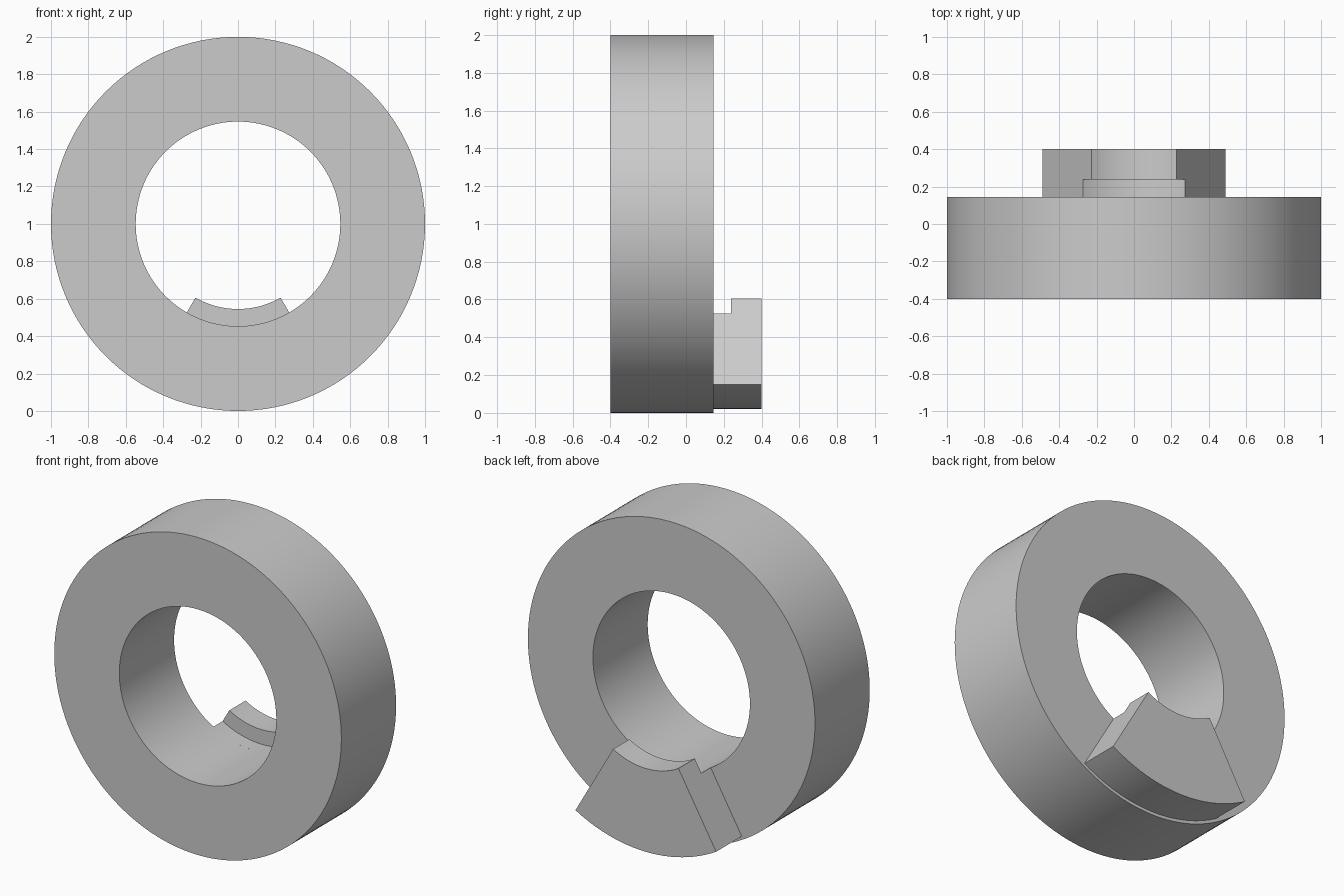
import bpy
import bmesh
from math import sin, cos, radians, pi

cube = bpy.data.objects.get("Cube")
if cube:
    bpy.data.objects.remove(cube, do_unlink=True)

CENTRE_Z = 1.0
OUTER, BORE = 1.0, 0.547
FRONT, BACK = -0.4, 0.145

grey = bpy.data.materials.new("plain grey")
grey.use_nodes = True
colour = (0.6, 0.6, 0.6, 1)
grey.diffuse_color = colour
grey.node_tree.nodes["Principled BSDF"].inputs["Base Color"].default_value = colour


def sweep(name, profile, start, end, steps):
    """Sweep a closed (radius, y) profile about the y axis; angle 0 points down."""
    closed = end - start >= 2 * pi - 0.001
    bm = bmesh.new()
    rings = []
    for i in range(steps if closed else steps + 1):
        a = start + (end - start) * i / steps
        rings.append([bm.verts.new((r * sin(a), y, CENTRE_Z - r * cos(a)))
                      for r, y in profile])
    pairs = list(zip(rings, rings[1:]))
    if closed:
        pairs.append((rings[-1], rings[0]))
    n = len(profile)
    for a, b in pairs:
        for j in range(n):
            k = (j + 1) % n
            bm.faces.new((a[j], a[k], b[k], b[j]))
    if not closed:
        bm.faces.new(rings[0])
        bm.faces.new(rings[-1])
    bmesh.ops.recalc_face_normals(bm, faces=bm.faces)
    mesh = bpy.data.meshes.new(name)
    bm.to_mesh(mesh)
    bm.free()
    mesh.materials.append(grey)
    obj = bpy.data.objects.new(name, mesh)
    bpy.context.collection.objects.link(obj)
    bpy.ops.object.select_all(action="DESELECT")
    obj.select_set(True)
    bpy.context.view_layer.objects.active = obj
    bpy.ops.object.shade_smooth_by_angle(angle=radians(30))
    return obj


# Thick ring
sweep("ring_body",
      [(BORE, FRONT), (OUTER, FRONT), (OUTER, BACK), (BORE, BACK)],
      0, 2 * pi, 128)

# Stepped drive tab on the back, with a lip reaching into the bore
TAB_OUTER, LIP, STEP, TAB_BACK = 0.98, 0.455, 0.238, 0.4
sweep("back_tab",
      [(BORE, BACK), (TAB_OUTER, BACK), (TAB_OUTER, TAB_BACK),
       (LIP, TAB_BACK), (LIP, STEP), (BORE, STEP)],
      radians(-30), radians(30), 24)
